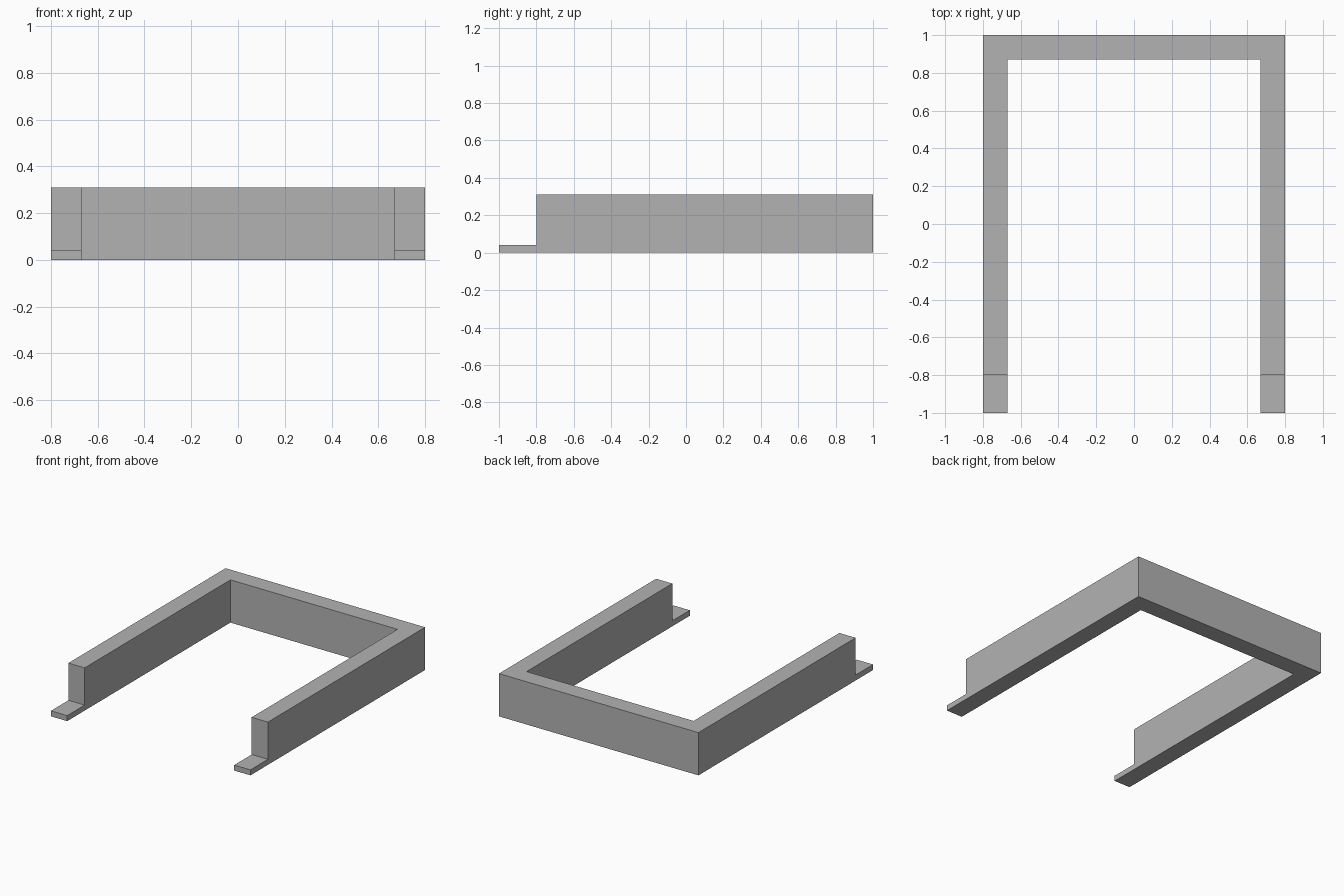
import bpy
import bmesh

cube = bpy.data.objects.get("Cube")
if cube:
    bpy.data.objects.remove(cube, do_unlink=True)

OUTER, INNER = 0.8, 0.67         # half widths of the frame
BACK, BACK_INNER = 1.0, 0.87     # rear wall
LEG_END, TOE = -0.8, -1.0        # front end of the walls, front end of the feet
FOOT_H, WALL_H = 0.04, 0.31

# Plain grey
grey = bpy.data.materials.new("grey")
grey.use_nodes = True
colour = (0.45, 0.45, 0.45, 1)
grey.diffuse_color = colour
grey.node_tree.nodes["Principled BSDF"].inputs["Base Color"].default_value = colour

bm = bmesh.new()


def floor_cell(x0, x1, y0, y1):
    corners = ((x0, y0), (x1, y0), (x1, y1), (x0, y1))
    return bm.faces.new([bm.verts.new((x, y, 0)) for x, y in corners])


def raise_faces(faces, height):
    """Extrude faces upward and return the new top faces."""
    new = bmesh.ops.extrude_face_region(bm, geom=faces)["geom"]
    verts = [g for g in new if isinstance(g, bmesh.types.BMVert)]
    bmesh.ops.translate(bm, verts=verts, vec=(0, 0, height))
    return [g for g in new if isinstance(g, bmesh.types.BMFace)]


# U-shaped floor plan: feet, side walls, corners, rear wall
for x0, x1 in ((-OUTER, -INNER), (INNER, OUTER)):
    for y0, y1 in ((TOE, LEG_END), (LEG_END, BACK_INNER), (BACK_INNER, BACK)):
        floor_cell(x0, x1, y0, y1)
floor_cell(-INNER, INNER, BACK_INNER, BACK)
bmesh.ops.remove_doubles(bm, verts=bm.verts[:], dist=0.001)

# Raise the whole plan to foot height, then the walls to full height,
# keeping the plan itself as the underside
plan = bm.faces[:]
underside = bmesh.ops.duplicate(bm, geom=plan)["geom"]
tops = raise_faces(plan, FOOT_H)
walls = [f for f in tops if f.calc_center_median().y > LEG_END]
raise_faces(walls, WALL_H - FOOT_H)

# Weld, merge coplanar faces and orient outward
bmesh.ops.remove_doubles(bm, verts=bm.verts[:], dist=0.001)
bmesh.ops.dissolve_limit(bm, angle_limit=0.01, verts=bm.verts[:], edges=bm.edges[:])
bmesh.ops.recalc_face_normals(bm, faces=bm.faces[:])

mesh = bpy.data.meshes.new("u_frame")
bm.to_mesh(mesh)
bm.free()
mesh.materials.append(grey)
frame = bpy.data.objects.new("u_frame", mesh)
bpy.context.collection.objects.link(frame)
